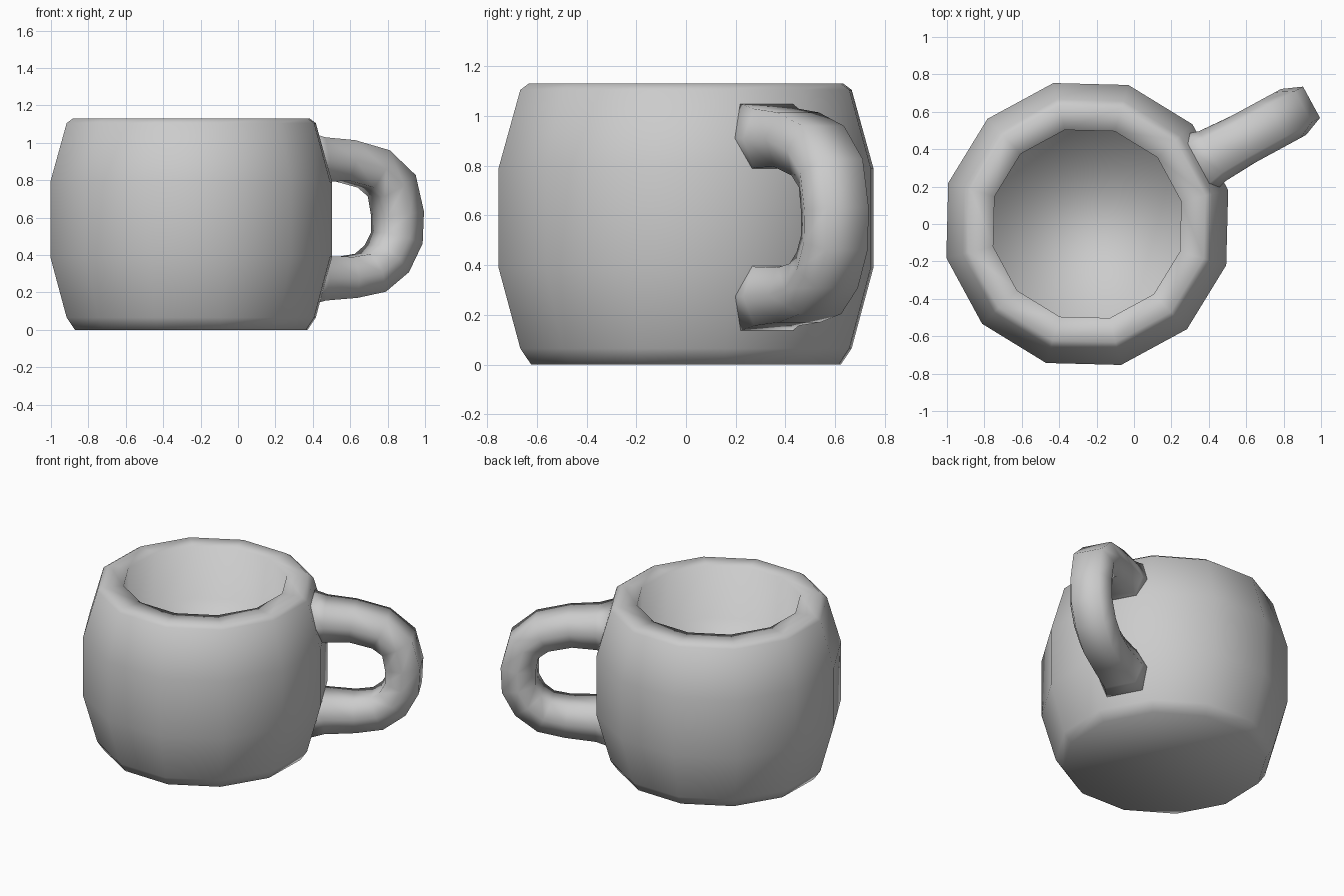
import bpy, bmesh, math
from mathutils import Vector

if "Cube" in bpy.data.objects:
    bpy.data.objects.remove(bpy.data.objects["Cube"])

CENTER = Vector((-0.25, 0, 0))
FACE_DIR = math.radians(28.5)      # direction of the facet carrying the handle
SIDES = 12


def loft(name, rings):
    """Skin a list of point rings, cap both ends, shade smooth."""
    bm = bmesh.new()
    loops = [[bm.verts.new(p) for p in ring] for ring in rings]
    for a, b in zip(loops, loops[1:]):
        n = len(a)
        for i in range(n):
            j = (i + 1) % n
            bm.faces.new((a[i], a[j], b[j], b[i]))
    bm.faces.new(loops[0])
    bm.faces.new(loops[-1])
    bmesh.ops.recalc_face_normals(bm, faces=bm.faces)
    for f in bm.faces:
        f.smooth = True
    mesh = bpy.data.meshes.new(name)
    bm.to_mesh(mesh)
    bm.free()
    obj = bpy.data.objects.new(name, mesh)
    bpy.context.collection.objects.link(obj)
    return obj


# Mug body: outer wall, flat rim, inner wall and raised floor (radius, z)
profile = [(0.64, 0), (0.685, 0.065), (0.775, 0.39), (0.775, 0.79),
           (0.685, 1.105), (0.65, 1.13), (0.517, 1.13), (0.517, 0.77)]
angles = [FACE_DIR + (i + 0.5) * math.tau / SIDES for i in range(SIDES)]
loft("mug_body", [[CENTER + Vector((r * math.cos(a), r * math.sin(a), z))
                   for a in angles] for r, z in profile])

# Handle: hexagonal tube swept along a path in the plane of the facet (u, z)
path = [(0.66, 0.91), (0.76, 0.91), (0.93, 0.905), (1.11, 0.86), (1.22, 0.77),
        (1.255, 0.62), (1.25, 0.49), (1.19, 0.38), (1.09, 0.305),
        (0.95, 0.28), (0.76, 0.275), (0.66, 0.275)]
section = [(0.14, 0), (0.095, 0.11), (-0.095, 0.11),
           (-0.14, 0), (-0.095, -0.11), (0.095, -0.11)]   # (sideways, outward)
out = Vector((math.cos(FACE_DIR), math.sin(FACE_DIR), 0))
side = Vector((-out.y, out.x, 0))
up = Vector((0, 0, 1))
rings = []
last = len(path) - 1
for i, (u, z) in enumerate(path):
    p, q = path[max(i - 1, 0)], path[min(i + 1, last)]
    t = Vector((q[0] - p[0], q[1] - p[1])).normalized()
    normal = out * -t.y + up * t.x
    flare = {0: 1.3, 1: 1.08}.get(min(i, last - i), 1.0)
    c = CENTER + out * u + up * z
    rings.append([c + side * s * flare + normal * n * flare for s, n in section])
loft("handle", rings)
